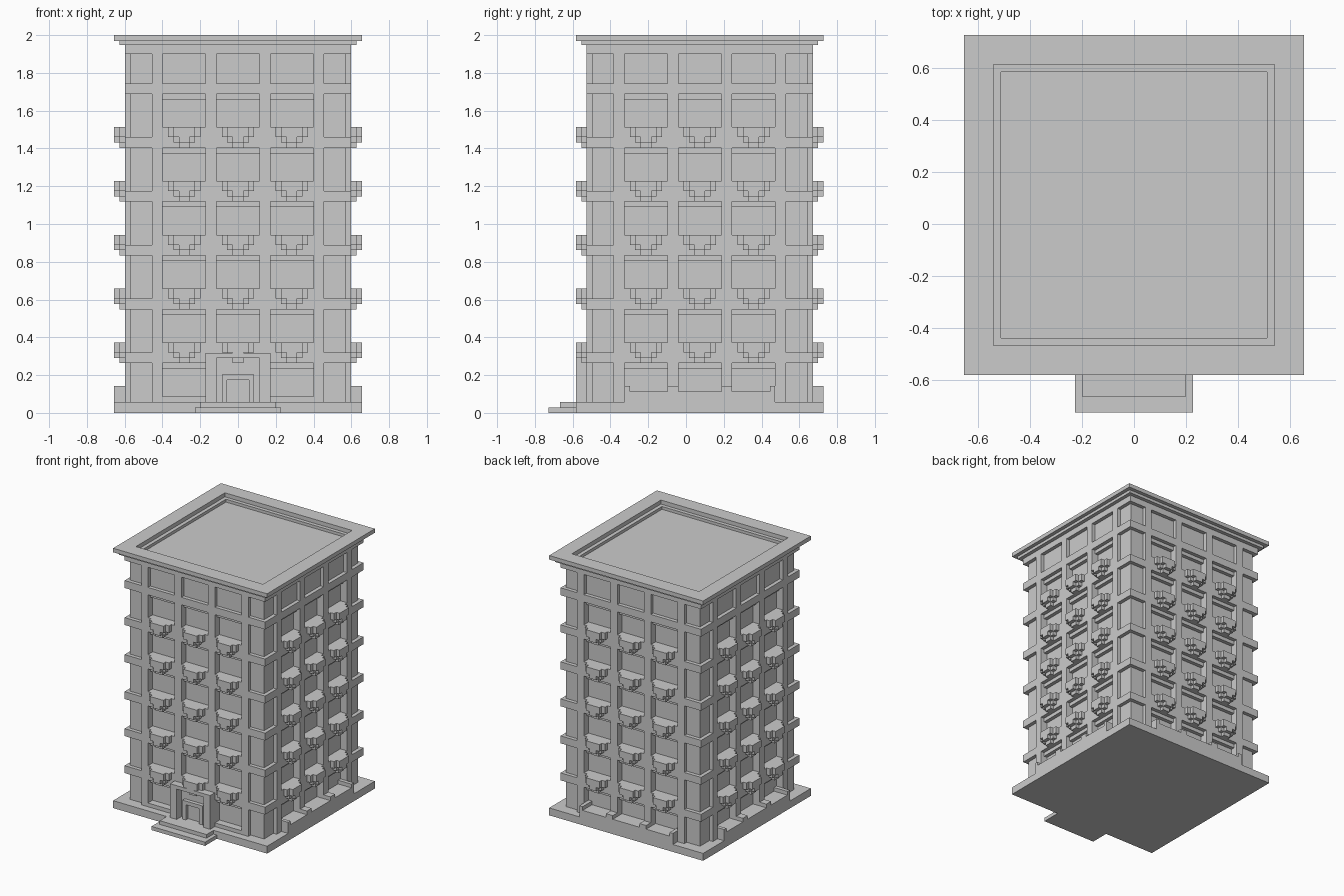
import bpy
import bmesh
import math
from mathutils import Matrix, Vector

default = bpy.data.objects.get("Cube")
if default:
    bpy.data.objects.remove(default)

CY = 0.073            # centre of the tower in y
U = 0.0285            # basic masonry step
WALL = 21 * U         # outer face of bands and pilasters
SKIN = 20 * U         # corner and lintel face
CORE = 19 * U         # window pane face
EDGE = 23 * U         # base, roof and balcony face
BAYS = (-10 * U, 0, 10 * U)
BAY = 4 * U           # half width of a window bay
STOREY = 10 * U
FLOOR = 2 * U
BAND = 2 * U
TOP_BAND = 1.688      # underside of the highest band
ALL = (0, 1, 2, 3)    # front, left, back, right


def add_box(bm, x, depth, z, turn=0):
    """Box on the front face (depth measured outward), turned to another side."""
    lo = Vector((x[0], -depth[1], z[0]))
    hi = Vector((x[1], -depth[0], z[1]))
    size = Matrix.Diagonal((*(hi - lo), 1))
    spin = Matrix.Rotation(turn * math.pi / 2, 4, 'Z')
    place = Matrix.Translation((0, CY, 0)) @ spin @ Matrix.Translation((lo + hi) / 2)
    bmesh.ops.create_cube(bm, size=1, matrix=place @ size)


def build(name, boxes, sides=(0,)):
    bm = bmesh.new()
    for turn in sides:
        for x, depth, z in boxes:
            add_box(bm, x, depth, z, turn)
    mesh = bpy.data.meshes.new(name)
    bm.to_mesh(mesh)
    bm.free()
    obj = bpy.data.objects.new(name, mesh)
    bpy.context.scene.collection.objects.link(obj)
    return obj


def span(half, centre=0):
    return (centre - half, centre + half)


def block(half, z):
    return (span(half), span(half), z)


# Base slab and tower body
build("base_slab", [block(EDGE, (0, FLOOR))])
build("core", [block(CORE, (FLOOR, 1.9))])
build("top_storey_wall", [block(SKIN, (TOP_BAND, 1.92))])
build("corner_columns", [((16 * U - 0.02, SKIN), (16 * U - 0.02, SKIN), (FLOOR, 1.92))], ALL)

# Horizontal bands between storeys
band_z = [TOP_BAND - k * STOREY for k in range(6)]
build("bands", [block(WALL, (z, z + BAND)) for z in band_z])

# Vertical pilasters between bays
build("pilasters", [(span(U, x), (CORE - U, WALL), (FLOOR, 1.93))
                    for x in (-15 * U, -5 * U, 5 * U, 15 * U)], ALL)

# Lintels over each window
build("lintels", [(span(BAY, x), (CORE - U, SKIN), (z - U, z))
                  for z in band_z for x in BAYS], ALL)

# Sills and stepped corbel balconies
sill_z = [z - 8 * U for z in band_z[:5]]
build("window_sills", [(span(BAY, x), (CORE - U, WALL), (z, z + 0.053))
                       for z in sill_z for x in BAYS], ALL)
balconies = []
for z in sill_z:
    for x in BAYS:
        for tier in range(3):
            low = z - tier * U
            high = z + 0.053 if tier == 0 else low + U
            half = (3 - tier) * U
            balconies.append((span(half, x), (SKIN, WALL + U), (low, high)))
            if tier < 2:
                balconies.append((span(half - U, x), (SKIN, EDGE), (low, high)))
build("balconies", balconies, ALL)

# Low ground wall with raised posts on the sides and back
posts = [((a, b), (CORE, EDGE), (FLOOR, 5 * U))
         for a, b in ((-14 * U, -13 * U), (-6 * U, -4 * U),
                      (4 * U, 6 * U), (13 * U, 14 * U))]
build("ground_wall", [(span(14 * U), (CORE, EDGE), (FLOOR, 4 * U))] + posts, (1, 2, 3))
build("front_ground_sills", [(span(BAY, x), (CORE - U, WALL), (FLOOR, 3 * U))
                             for x in (BAYS[0], BAYS[2])])

# Entrance portal with framed door
portal = [(span(BAY), (CORE, WALL), (FLOOR, 0.29)),
          (span(6 * U), (CORE, EDGE), (0.29, 0.317))]
for s in (-1, 1):
    portal.append((span(U, s * 5 * U), (CORE, EDGE), (FLOOR, 0.29)))
build("portal", portal)
frame = [(span(3 * U), (CORE, WALL + U), (0.175, 0.203))]
for s in (-1, 1):
    frame.append((span(U / 2, s * 2.5 * U), (CORE, WALL + U), (FLOOR, 0.175)))
build("door_frame", frame)

# Entrance steps
build("lower_step", [(span(8 * U), (CORE, 0.8), (0, U))])
build("upper_step", [(span(7 * U), (CORE, 0.74), (0, FLOOR))])

# Stepped cornice and sunken roof
build("cornice_lower", [block(WALL, (1.9, 1.947))])
build("cornice_middle", [((-18 * U, WALL + U), (18 * U, WALL + U), (1.947, 1.969))], ALL)
build("roof_rim", [((-19 * U, EDGE), (19 * U, EDGE), (1.969, 2.0))], ALL)
